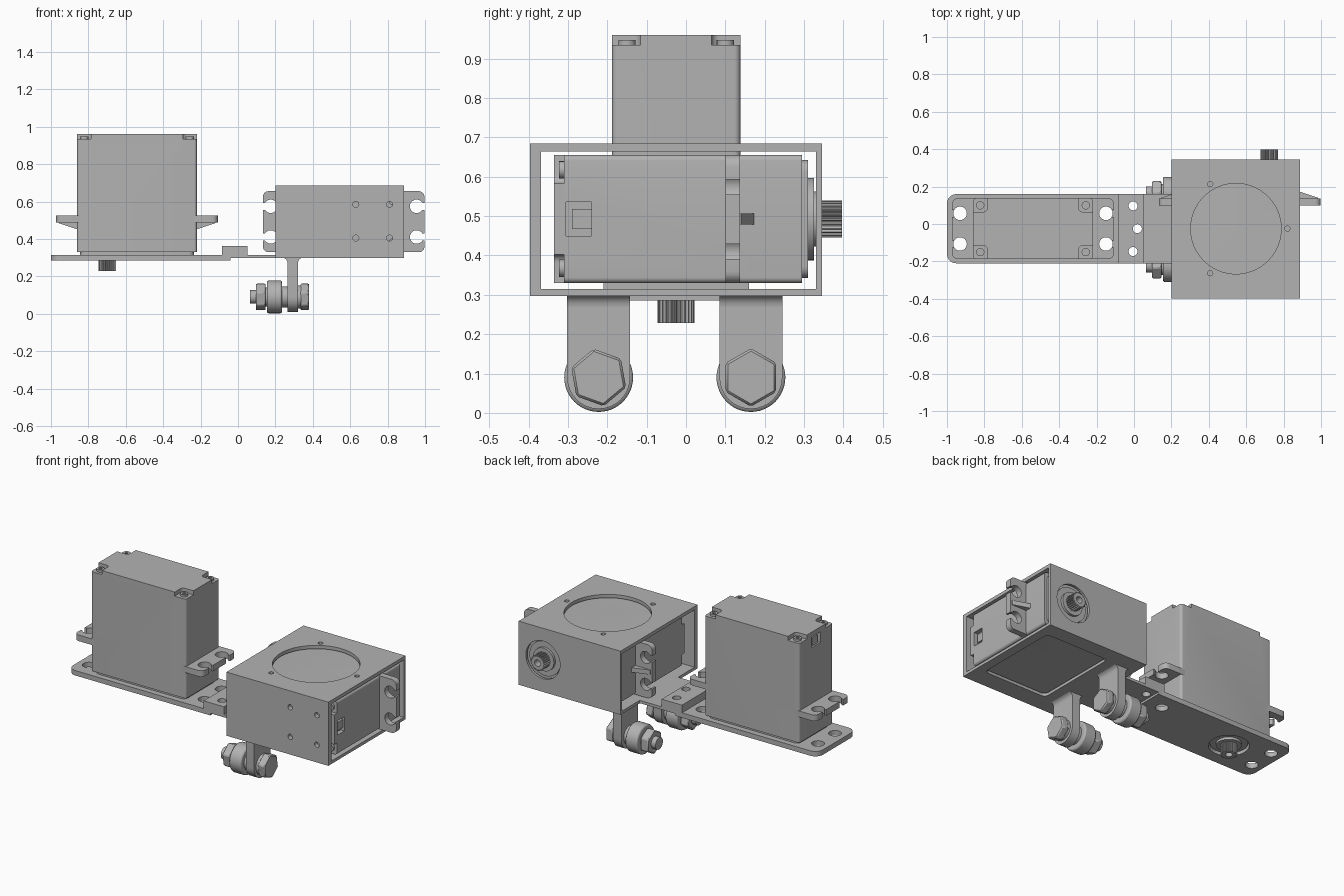
import bpy
import bmesh
from math import sin, cos, pi, radians
from mathutils import Matrix

if "Cube" in bpy.data.objects:
    bpy.data.objects.remove(bpy.data.objects["Cube"], do_unlink=True)

grey = bpy.data.materials.new("plain grey")
grey.use_nodes = True
GREY = (0.45, 0.45, 0.45, 1)
grey.diffuse_color = GREY
grey.node_tree.nodes["Principled BSDF"].inputs["Base Color"].default_value = GREY
parts = []


# ---- outlines -------------------------------------------------------------
def circle(x, y, r, n=40, turn=0.0):
    return [(x + r * cos(turn + 2 * pi * i / n), y + r * sin(turn + 2 * pi * i / n))
            for i in range(n)]


def rect(x0, x1, y0, y1):
    return [(x0, y0), (x1, y0), (x1, y1), (x0, y1)]


def rounded(x0, x1, y0, y1, r, r2=None, n=6):
    """Rounded rectangle; r2 is the radius at the x1 end."""
    r2 = r if r2 is None else r2
    corners = [(x1 - r2, y1 - r2, r2), (x0 + r, y1 - r, r),
               (x0 + r, y0 + r, r), (x1 - r2, y0 + r2, r2)]
    return [(cx + q * cos(pi / 2 * (k + i / n)), cy + q * sin(pi / 2 * (k + i / n)))
            for k, (cx, cy, q) in enumerate(corners) for i in range(n + 1)]


# ---- solids ---------------------------------------------------------------
def prism(name, outline, lo, hi, axis="z", matrix=None):
    """Extrude an outline along an axis from lo to hi."""
    place = {"x": lambda a, b, c: (c, a, b),
             "y": lambda a, b, c: (a, c, b),
             "z": lambda a, b, c: (a, b, c)}[axis]
    bm = bmesh.new()
    ends = [[bm.verts.new(place(a, b, c)) for a, b in outline] for c in (lo, hi)]
    bm.faces.new(ends[0])
    bm.faces.new(ends[1])
    n = len(outline)
    for i in range(n):
        j = (i + 1) % n
        bm.faces.new((ends[0][i], ends[0][j], ends[1][j], ends[1][i]))
    if matrix:
        bm.transform(matrix)
    bmesh.ops.recalc_face_normals(bm, faces=bm.faces)
    mesh = bpy.data.meshes.new(name)
    bm.to_mesh(mesh)
    bm.free()
    mesh.materials.append(grey)
    obj = bpy.data.objects.new(name, mesh)
    bpy.context.collection.objects.link(obj)
    parts.append(obj)
    return obj


def cut(obj, *cutters):
    """Subtract cutters, bake the result and drop the cutters."""
    for c in cutters:
        c.hide_render = True
        mod = obj.modifiers.new("cut", "BOOLEAN")
        mod.operation, mod.solver, mod.object = "DIFFERENCE", "EXACT", c
    bpy.context.view_layer.update()
    graph = bpy.context.evaluated_depsgraph_get()
    mesh = bpy.data.meshes.new_from_object(obj.evaluated_get(graph))
    obj.modifiers.clear()
    obj.data = mesh
    for c in cutters:
        parts.remove(c)
        bpy.data.objects.remove(c, do_unlink=True)


# ---- servo: length on x, width on y, output shaft towards +z --------------
def servo(label, matrix):
    def solid(name, outline, lo, hi, axis="z"):
        return prism(label + "_" + name, outline, lo, hi, axis, matrix)

    L, W, shaft_x = 0.32, 0.163, 0.158
    case = solid("case", rounded(-L, L, -W, W, 0.015), 0, 0.63)
    notches = [solid("notch", rounded(*sorted((sx * 0.245, sx * 0.4)),
                                      *sorted((sy * 0.09, sy * 0.25)), 0.02), -0.02, 0.025)
               for sx in (-1, 1) for sy in (-1, 1)]
    socket = solid("socket", rect(-0.043, 0.043, 0.03, 0.095), 0.295, 0.35, "x")
    cut(case, *notches, socket)
    solid("plug", rect(-0.025, 0.025, 0.045, 0.095), 0.29, 0.31, "x")
    for sx in (-1, 1):
        for sy in (-1, 1):
            screw = solid("screw", circle(sx * 0.282, sy * 0.125, 0.022, 20), 0.012, 0.026)
            cut(screw, solid("drive", circle(sx * 0.282, sy * 0.125, 0.011, 6), 0, 0.02))

    # Mounting ears with open slots and a stiffening rib
    for s, side in ((-1, "rear"), (1, "front")):
        ear = solid(side + "_ear", rounded(*sorted((s * 0.26, s * 0.432)), -W, W, 0.03),
                    0.435, 0.472)
        for y in (-0.082, 0.082):
            cut(ear, solid("hole", circle(s * 0.39, y, 0.036, 32), 0.4, 0.5),
                solid("slot", rect(*sorted((s * 0.39, s * 0.5)), y - 0.019, y + 0.019), 0.4, 0.5))
        solid(side + "_rib", [(s * 0.3, 0.46), (s * 0.42, 0.46), (s * 0.42, 0.475),
                              (s * 0.3, 0.515)], -0.014, 0.014, "y")

    # Gear cover, bearing boss and splined shaft
    solid("cover", rounded(-0.305, 0.305, -0.15, 0.15, 0.03), 0.625, 0.645)
    solid("boss", circle(shaft_x, 0, 0.105), 0.64, 0.66)
    solid("bearing", circle(shaft_x, 0, 0.07), 0.655, 0.675)
    teeth = 24
    spline = [(shaft_x + r * cos(a), r * sin(a)) for i in range(teeth * 4)
              for r, a in [(0.047 if i % 4 < 2 else 0.040, 2 * pi * i / (teeth * 4))]]
    shaft = solid("shaft", spline, 0.66, 0.732)
    cut(shaft, solid("bore", circle(shaft_x, 0, 0.02, 24), 0.69, 0.76))


upright = Matrix(((-1, 0, 0, -0.54), (0, 1, 0, -0.025), (0, 0, -1, 0.96), (0, 0, 0, 1)))
lying = Matrix(((1, 0, 0, 0.565), (0, 0, 1, -0.335), (0, -1, 0, 0.4925), (0, 0, 0, 1)))
servo("upright_servo", upright)
servo("lying_servo", lying)

# ---- mounting plate under the upright servo --------------------------------
Y0, Y1, MID = -0.21, 0.16, -0.025
plate = prism("mounting_plate", rounded(-1, -0.06, Y0, Y1, 0.05, 0.002), 0.285, 0.315)
holes = [prism("hole", circle(x, MID + y, 0.036, 32), 0.2, 0.4)
         for x in (-0.93, -0.15) for y in (-0.082, 0.082)]
cut(plate, prism("shaft_hole", circle(-0.698, MID, 0.112), 0.2, 0.4), *holes)

# Stepped bridge joining the plate to the housing
bridge = prism("stepped_bridge", [(-0.085, 0.285), (-0.04, 0.285), (-0.04, 0.298),
                                  (0.22, 0.298), (0.22, 0.315), (0.052, 0.315),
                                  (0.052, 0.362), (-0.085, 0.362)], Y0, Y1, "y")
cut(bridge, *[prism("hole", circle(x, MID + y, 0.024, 24), 0.2, 0.45)
              for x, y in ((-0.005, 0.122), (0.018, 0), (-0.005, -0.122))])

# ---- housing, open at both ends --------------------------------------------
housing = prism("housing", rect(0.2, 0.887, -0.397, 0.345), 0.297, 0.685)
cutters = [prism("tunnel", rect(-0.368, 0.33, 0.315, 0.664), 0.1, 1, "x"),
           prism("top_opening", circle(0.545, MID, 0.242, 64), 0.64, 0.75),
           prism("floor_window", rounded(0.40, 0.83, -0.28, 0.25, 0.03), 0.25, 0.33),
           prism("shaft_opening", circle(0.723, 0.4925, 0.115), 0.3, 0.4, "y")]
cutters += [prism("top_hole", circle(0.545 + 0.275 * cos(radians(a)),
                                     MID + 0.275 * sin(radians(a)), 0.014, 16), 0.64, 0.75)
            for a in (0, 120, 240)]
cutters += [prism("side_hole", circle(x, z, 0.016, 16), -0.45, -0.36, "y")
            for x in (0.63, 0.81) for z in (0.405, 0.585)]
cut(housing, *cutters)

# ---- legs with rollers on bolts ---------------------------------------------
AXLE = 0.09
for name, y in (("front", -0.222), ("rear", 0.165)):
    arc = [(y + 0.08 * cos(-pi * i / 16), AXLE + 0.08 * sin(-pi * i / 16)) for i in range(17)]
    prism(name + "_leg", arc + [(y - 0.08, 0.3), (y + 0.08, 0.3)], 0.265, 0.32, "x")
    # Filleted root where the leg meets the housing floor
    R = 0.03
    fillet = [(R - R * sin(pi / 2 * i / 6), R - R * cos(pi / 2 * i / 6)) for i in range(7)]
    left = [(0.265 - dx, 0.3 - dz) for dx, dz in
            [(R - a, R - b) for a, b in [(R - p, R - q) for p, q in fillet]]]
    right = [(0.585 - x, z) for x, z in reversed(left)]
    prism(name + "_leg_root", left + right, y - 0.08, y + 0.08, "y")

    tilt = radians(100 if y < 0 else 90)
    prism(name + "_bolt", circle(y, AXLE, 0.036, 24), 0.065, 0.34, "x")
    nut = prism(name + "_nut", circle(y, AXLE, 0.074, 6, tilt), 0.095, 0.148, "x")
    head = prism(name + "_bolt_head", circle(y, AXLE, 0.074, 6, tilt), 0.335, 0.38, "x")
    for obj in (nut, head):
        bevel = obj.modifiers.new("chamfer", "BEVEL")
        bevel.width, bevel.segments = 0.006, 1
    prism(name + "_nut_washer", circle(y, AXLE, 0.05), 0.14, 0.16, "x")
    roller = prism(name + "_roller", circle(y, AXLE, 0.0875, 48), 0.155, 0.235, "x")
    bevel = roller.modifiers.new("soft_rim", "BEVEL")
    bevel.width, bevel.segments, bevel.limit_method = 0.008, 2, "ANGLE"
    prism(name + "_spacer", circle(y, AXLE, 0.056), 0.23, 0.268, "x")
    prism(name + "_head_washer", circle(y, AXLE, 0.062), 0.318, 0.337, "x")

# Smooth the round walls, keep edges sharp
bpy.ops.object.select_all(action="DESELECT")
for obj in parts:
    obj.select_set(True)
bpy.context.view_layer.objects.active = parts[0]
bpy.ops.object.shade_smooth_by_angle(angle=radians(28))
